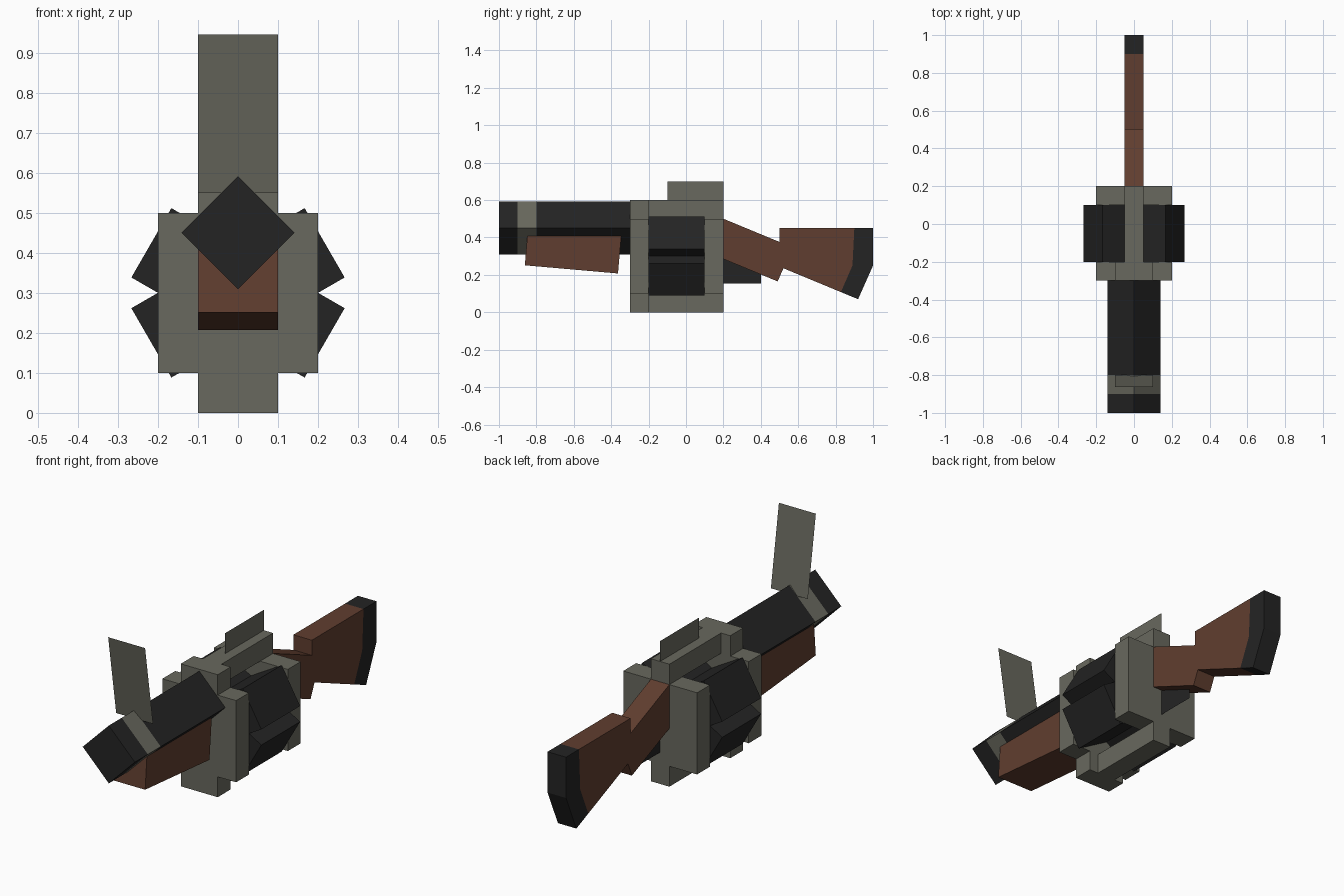
import bpy, math

if "Cube" in bpy.data.objects:
    bpy.data.objects.remove(bpy.data.objects["Cube"])


def material(name, rgb):
    m = bpy.data.materials.new(name)
    m.diffuse_color = (*rgb, 1)
    m.use_nodes = True
    m.node_tree.nodes["Principled BSDF"].inputs["Base Color"].default_value = m.diffuse_color
    return m


GREEN = material("olive grey metal", (0.140, 0.140, 0.112))
WOOD = material("brown wood", (0.118, 0.048, 0.029))
DARK = material("dark metal", (0.0175, 0.0175, 0.0175))


def build(name, verts, faces, mat):
    me = bpy.data.meshes.new(name)
    me.from_pydata(verts, [], faces)
    me.materials.append(mat)
    ob = bpy.data.objects.new(name, me)
    bpy.context.collection.objects.link(ob)
    return ob


def prism(name, outline, axis, a, b, mat):
    """Extrude an outline from a to b. axis 'y': outline is (x, z); axis 'x': outline is (y, z)."""
    n = len(outline)
    if axis == "y":
        verts = [(p, t, q) for t in (a, b) for p, q in outline]
    else:
        verts = [(t, p, q) for t in (a, b) for p, q in outline]
    faces = [tuple(range(n)), tuple(range(2 * n - 1, n - 1, -1))]
    faces += [(i, i + n, (i + 1) % n + n, (i + 1) % n) for i in range(n)]
    ob = build(name, verts, faces, mat)
    # Make the normals point outwards
    import bmesh
    bm = bmesh.new()
    bm.from_mesh(ob.data)
    bmesh.ops.recalc_face_normals(bm, faces=bm.faces)
    bm.to_mesh(ob.data)
    bm.free()
    return ob


def rect(cx, cz, w, h, deg=0):
    c, s = math.cos(math.radians(deg)), math.sin(math.radians(deg))
    pts = [(-w / 2, -h / 2), (w / 2, -h / 2), (w / 2, h / 2), (-w / 2, h / 2)]
    return [(cx + x * c - z * s, cz + x * s + z * c) for x, z in pts]


def cross(narrow):
    """Outline of a frame plate with a tab of half-width narrow above and below."""
    half = [(narrow, 0), (narrow, 0.1), (0.2, 0.1), (0.2, 0.5), (narrow, 0.5), (narrow, 0.6)]
    return half + [(-x, z) for x, z in reversed(half)]


# Frame: end plates joined by top and bottom straps
prism("front_plate", cross(0.1), "y", -0.3, -0.2, GREEN)
prism("back_plate", cross(0.05), "y", 0.1, 0.2, GREEN)
for name, z in (("top_strap", 0.55), ("bottom_strap", 0.05)):
    prism(name, rect(0, z, 0.1, 0.1), "y", -0.2, 0.1, GREEN)

# Drum: two crossed blocks
for i, deg in enumerate((30, -30)):
    prism(f"drum_block_{i + 1}", rect(0, 0.3, 0.5, 0.2, deg), "y", -0.2, 0.1, DARK)

# Square barrel standing on its edge, with a lighter band
for name, a, b, mat in (("barrel", -0.8, -0.3, DARK), ("barrel_band", -0.9, -0.8, GREEN),
                        ("muzzle", -1.0, -0.9, DARK)):
    prism(name, rect(0, 0.45, 0.2, 0.2, 45), "y", a, b, mat)

# Sheet parts: leaf sight, rear sight, trigger guard
build("leaf_sight", [(-0.1, -0.8, 0.55), (0.1, -0.8, 0.55), (0.1, -0.862, 0.945),
                     (-0.1, -0.862, 0.945)], [(0, 1, 2, 3)], GREEN)
build("rear_sight", [(0, -0.1, 0.6), (0, 0.2, 0.6), (0, 0.2, 0.7), (0, -0.1, 0.7)],
      [(0, 1, 2, 3)], GREEN)
build("trigger_guard", [(0, 0.2, 0.155), (0, 0.4, 0.155), (0, 0.4, 0.3), (0, 0.2, 0.3)],
      [(0, 1, 2, 3)], DARK)

# Wooden fore grip, tilted slightly
prism("fore_grip", rect(-0.604, 0.329, 0.5, 0.2, -5), "x", -0.1, 0.1, WOOD)

# Stock: sloping neck, butt and dark butt pad
prism("stock_neck", [(0.2, 0.5), (0.57, 0.347), (0.49, 0.165), (0.2, 0.285)],
      "x", -0.05, 0.05, WOOD)
prism("stock_butt", [(0.5, 0.45), (0.9, 0.45), (0.89, 0.25), (0.828, 0.108), (0.5, 0.244)],
      "x", -0.05, 0.05, WOOD)
prism("butt_pad", [(0.9, 0.45), (1.0, 0.45), (1.0, 0.25), (0.92, 0.07), (0.828, 0.108),
                   (0.89, 0.25)], "x", -0.05, 0.05, DARK)
